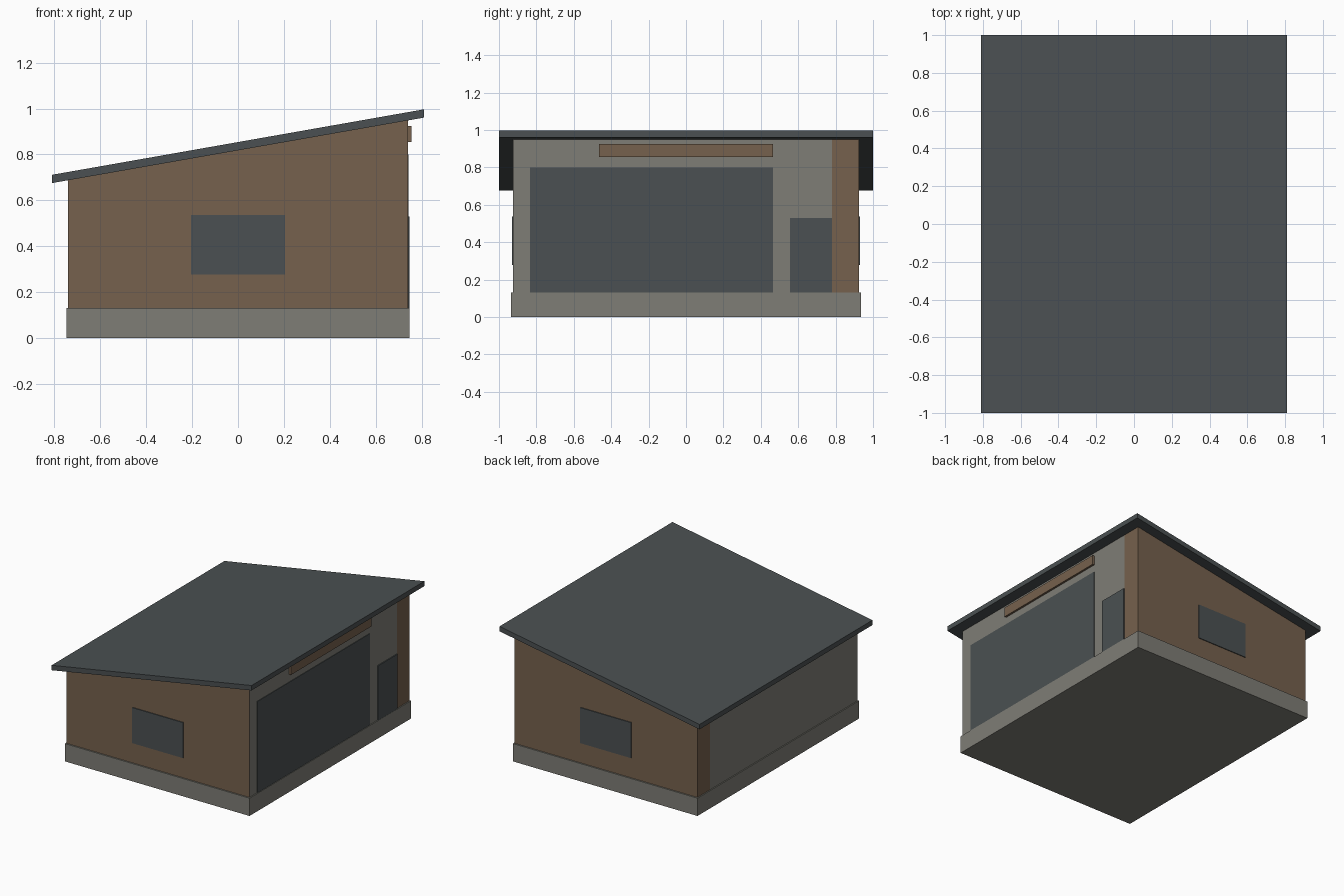
import bpy

cube = bpy.data.objects.get("Cube")
if cube:
    bpy.data.objects.remove(cube, do_unlink=True)


def material(name, rgb):
    mat = bpy.data.materials.new(name)
    mat.use_nodes = True
    color = (*rgb, 1)
    mat.diffuse_color = color
    mat.node_tree.nodes["Principled BSDF"].inputs["Base Color"].default_value = color
    return mat


brown = material("brown_cladding", (0.18, 0.12, 0.075))
grey = material("concrete_grey", (0.21, 0.205, 0.18))
slate = material("dark_slate", (0.07, 0.081, 0.084))


def prism(name, profile, ys, *mats):
    """Extrude an (x, z) profile through the given list of y stations."""
    n, rows = len(profile), len(ys)
    verts = [(x, y, z) for y in ys for x, z in profile]
    faces = [tuple(range(n)), tuple(reversed(range((rows - 1) * n, rows * n)))]
    for r in range(rows - 1):
        for i in range(n):
            j = (i + 1) % n
            faces.append((r * n + i, (r + 1) * n + i, (r + 1) * n + j, r * n + j))
    mesh = bpy.data.meshes.new(name)
    mesh.from_pydata(verts, [], faces)
    for mat in mats:
        mesh.materials.append(mat)
    obj = bpy.data.objects.new(name, mesh)
    bpy.context.collection.objects.link(obj)
    return obj


def box(name, x0, x1, y0, y1, z0, z1, mat):
    return prism(name, [(x0, z0), (x1, z0), (x1, z1), (x0, z1)], [y0, y1], mat)


# Sloped roof line
SLOPE = 0.176
WALL_X, WALL_Y, BASE_TOP = 0.74, 0.925, 0.13
ROOF_X, ROOF_THICK = 0.81, 0.036


def underside(x):
    return 0.818 + SLOPE * x


# Foundation
box("foundation", -0.748, 0.748, -0.935, 0.935, 0, BASE_TOP, grey)

# Walls: brown ends, grey long sides with a brown corner strip
walls = prism("walls", [(-WALL_X, BASE_TOP), (WALL_X, BASE_TOP),
                        (WALL_X, underside(WALL_X)), (-WALL_X, underside(-WALL_X))],
              [-WALL_Y, 0.78, WALL_Y], brown, grey)
for face in walls.data.polygons:
    if abs(face.normal.x) > 0.9 and face.center.y < 0.78:
        face.material_index = 1

# Single pitch roof slab with vertical edges
low, high = underside(-ROOF_X), underside(ROOF_X)
prism("roof", [(-ROOF_X, low), (ROOF_X, high),
               (ROOF_X, high + ROOF_THICK), (-ROOF_X, low + ROOF_THICK)], [-1, 1], slate)

# Doors and the plain board above them
box("large_door", WALL_X - 0.01, 0.744, -0.835, 0.465, BASE_TOP, 0.8, slate)
box("small_door", WALL_X - 0.01, 0.747, 0.555, 0.78, BASE_TOP, 0.53, slate)
box("header_board", WALL_X - 0.01, 0.755, -0.465, 0.465, 0.855, 0.925, brown)

# Matching windows at both ends
for name, side in (("front_window", -1), ("back_window", 1)):
    y0, y1 = sorted((side * (WALL_Y - 0.003), side * (WALL_Y + 0.006)))
    box(name, -0.205, 0.205, y0, y1, 0.277, 0.537, slate)
